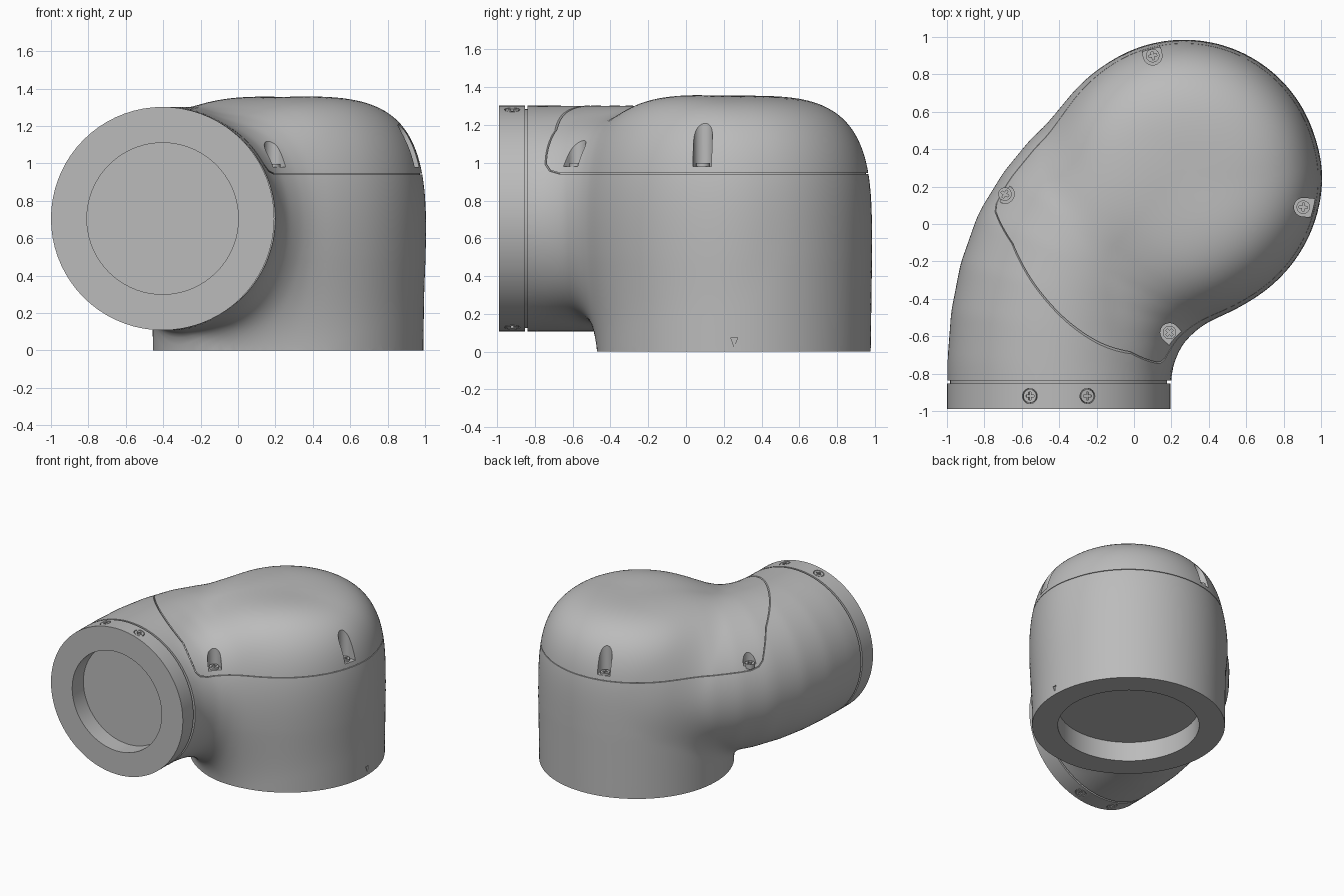
import bpy, bmesh, math
from mathutils import Vector, Matrix

if "Cube" in bpy.data.objects:
    bpy.data.objects.remove(bpy.data.objects["Cube"])

grey = bpy.data.materials.new("housing grey")
grey.use_nodes = True
grey.diffuse_color = (0.5, 0.5, 0.5, 1)
grey.node_tree.nodes["Principled BSDF"].inputs["Base Color"].default_value = (0.5, 0.5, 0.5, 1)

BASE = Vector((0.268, 0.255))      # axis of the round base
PORT = Vector((-0.403, 0, 0.705))  # axis of the round port
BASE_R, PORT_R, TOP = 0.73, 0.597, 1.355


def add(name, bm):
    bmesh.ops.recalc_face_normals(bm, faces=bm.faces[:])
    me = bpy.data.meshes.new(name)
    bm.to_mesh(me)
    bm.free()
    me.materials.append(grey)
    ob = bpy.data.objects.new(name, me)
    bpy.context.collection.objects.link(ob)
    return ob


def prism(name, pts, z0, z1, mat=Matrix()):
    bm = bmesh.new()
    face = bm.faces.new([bm.verts.new((x, y, z0)) for x, y in pts])
    ext = bmesh.ops.extrude_face_region(bm, geom=[face])
    top = [v for v in ext["geom"] if isinstance(v, bmesh.types.BMVert)]
    bmesh.ops.translate(bm, verts=top, vec=(0, 0, z1 - z0))
    bm.transform(mat)
    return add(name, bm)


def circle(r, n=64, cx=0, cy=0):
    return [(cx + r * math.cos(math.tau * i / n), cy + r * math.sin(math.tau * i / n))
            for i in range(n)]


def activate(ob):
    bpy.ops.object.select_all(action='DESELECT')
    ob.select_set(True)
    bpy.context.view_layer.objects.active = ob


def cut(ob, tools, op='DIFFERENCE'):
    activate(ob)
    for tool in tools:
        mod = ob.modifiers.new("cut", 'BOOLEAN')
        mod.operation, mod.solver, mod.object = op, 'EXACT', tool
        bpy.ops.object.modifier_apply(modifier=mod.name)


def smooth(ob):
    activate(ob)
    bpy.ops.object.shade_smooth_by_angle(angle=math.radians(30))


# Housing surface: a domed column blended with a curved tube
path = [Vector(p) for p in ((-0.403, -4), (-0.4, -0.75), (-0.385, -0.55), (-0.35, -0.37),
                            (-0.29, -0.2), (-0.21, -0.07), (-0.12, 0.04), (0.1, 0.25))]
segments = [(a, b - a, (b - a).length_squared) for a, b in zip(path, path[1:])]


def field(p):
    flat = p.xy
    n = 3.6
    r = (flat - BASE).length * (1 + 0.02 * max(0, 0.5 - p.z))
    up = max(0, (p.z - 0.5) / (TOP - 0.5))
    column = (((r / BASE_R) ** n + up ** n) ** (1 / n) - 1) * BASE_R
    near = min((flat - a - d * min(1, max(0, (flat - a).dot(d) / l2))).length_squared
               for a, d, l2 in segments)
    tube = math.sqrt(near + (p.z - PORT.z) ** 2) - PORT_R
    # the blend is widest in the inner bend
    t = min(1, max(0, (0.73 * p.x - 0.68 * p.y) / 0.6))
    k = 0.08 + 0.34 * t * t * (3 - 2 * t)
    h = max(0, k - abs(column - tube)) / k
    return min(column, tube) - h * h * k / 4


def trim(bm, co, normal):
    geom = bm.verts[:] + bm.edges[:] + bm.faces[:]
    bmesh.ops.bisect_plane(bm, geom=geom, plane_co=co, plane_no=normal, clear_outer=True)


CENTRE = Vector((-0.1, -0.05, 0.62))
skin = bmesh.new()
bmesh.ops.create_icosphere(skin, subdivisions=6, radius=1)
for v in skin.verts:
    ray = v.co.normalized()
    lo, hi = 0.2, 2.2
    for _ in range(17):
        mid = (lo + hi) / 2
        if field(CENTRE + ray * mid) < 0:
            lo = mid
        else:
            hi = mid
    v.co = CENTRE + ray * lo


def solid(name, inset, floor, front):
    bm = skin.copy()
    bm.normal_update()
    shift = [(v, v.normal * inset) for v in bm.verts]
    for v, d in shift:
        v.co -= d
    trim(bm, (0, 0, floor), (0, 0, -1))
    trim(bm, (0, front, 0), (0, -1, 0))
    bmesh.ops.edgeloop_fill(bm, edges=[e for e in bm.edges if e.is_boundary])
    return add(name, bm)


lower = solid("lower_housing", 0, 0, -0.838)
lid = solid("lid", 0, 0, -0.838)
seal = solid("seam_seal", 0.012, 0.3, -0.8)
skin.free()

# Lid outline, swept across the housing
u = Vector((-0.68, -0.74, 0)).normalized()
w = Vector((0, 0, 1)).cross(u)
frame = Matrix((u, (0, 0, 1), w)).transposed().to_4x4()


def lid_block(gap):
    outline = [(-2, 0.94), (0.36, 0.94), (0.42, 0.955), (0.455, 0.99), (0.48, 1.06),
               (0.52, 1.17), (0.62, 1.29), (0.85, 1.55), (-2, 1.55)]
    return prism("lid_cutter", [(s - gap, z + gap) for s, z in outline], -2, 2, frame)


cutters = [lid_block(0), lid_block(0.005)]
cut(lower, cutters[:1])
cut(lid, cutters[1:], 'INTERSECT')

# Hollow under the base
hollow = prism("base_cutter", circle(0.53, 64, *BASE), -0.2, 0.16)
cutters.append(hollow)
cut(lower, [hollow])

# Port ring with its recess
bm = bmesh.new()
profile = [(0, -0.845), (0.405, -0.845), (0.405, -0.99), (PORT_R, -0.99), (PORT_R, -0.853),
           (0.58, -0.853), (0.58, -0.82), (0, -0.82)]
verts = [bm.verts.new((PORT.x + r, y, PORT.z)) for r, y in profile]
edges = [bm.edges.new(pair) for pair in zip(verts, verts[1:])]
bmesh.ops.spin(bm, geom=verts + edges, cent=PORT, axis=(0, 1, 0), angle=math.tau, steps=72)
bmesh.ops.remove_doubles(bm, verts=bm.verts[:], dist=0.0005)
ring = add("port_ring", bm)

# Cross-head screw, shared by all fasteners
screw = prism("lid_screw", circle(0.036, 24), -0.02, 0.018)
for a, b in ((0.022, 0.006), (0.006, 0.022)):
    slot = prism("slot_cutter", [(-a, -b), (a, -b), (a, b), (-a, b)], 0.006, 0.05)
    cut(screw, [slot])
    cutters.append(slot)
smooth(screw)


def place_screw(name, mat):
    ob = bpy.data.objects.new(name, screw.data)
    ob.matrix_world = mat
    bpy.context.collection.objects.link(ob)


# Lid screws in open-sided pockets
pockets = []
for x, y, angle in ((0.1, 0.9, 103), (-0.69, 0.16, 150), (0.905, 0.09, -5), (0.19, -0.58, -45)):
    half = [(0.05 * math.cos(a), 0.05 * math.sin(a))
            for a in (math.pi * (0.5 + i / 16) for i in range(17))]
    mat = Matrix.Translation((x, y, 0.98)) @ Matrix.Rotation(math.radians(angle), 4, 'Z')
    pockets.append(prism("pocket_cutter", half + [(0.25, -0.05), (0.25, 0.05)], 0, 0.6, mat))
    place_screw("lid_screw", mat)
cut(lid, pockets)
cut(seal, pockets)

# Ring screws, two above and two below
sinks = []
for angle in (-15, 15, 165, 195):
    turn = Matrix.Translation(PORT) @ Matrix.Rotation(math.radians(angle), 4, 'Y')
    mat = turn @ Matrix.Translation((0, -0.92, PORT_R - 0.02))
    sinks.append(prism("sink_cutter", circle(0.041, 24), 0, 0.1, mat))
    place_screw("ring_screw", mat)
cut(ring, sinks)

# Small pointer engraved on the left side of the base
side = Matrix.Translation((BASE.x + 0.715, BASE.y, 0)) @ Matrix((
    (0, 0, 1), (1, 0, 0), (0, 1, 0))).to_4x4()
pointer = prism("pointer_cutter", [(-0.018, 0.075), (0, 0.025), (0.018, 0.075)], 0, 0.1, side)
cut(lower, [pointer])

for ob in cutters + pockets + sinks + [pointer, screw]:
    bpy.data.objects.remove(ob)
for ob in (lower, lid, seal, ring):
    smooth(ob)
